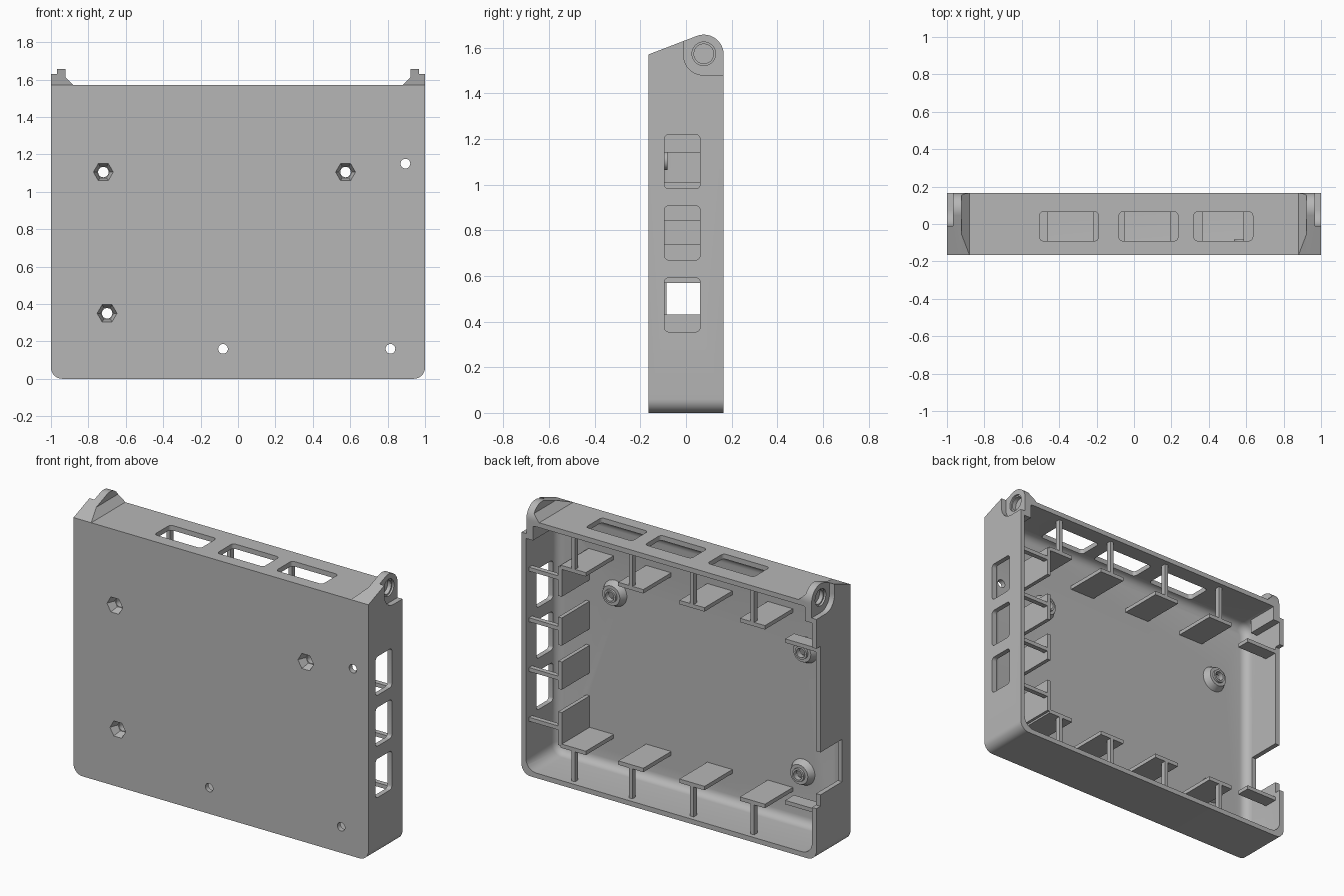
import bpy, bmesh, math
from mathutils import Vector

if "Cube" in bpy.data.objects:
    bpy.data.objects.remove(bpy.data.objects["Cube"], do_unlink=True)

grey = bpy.data.materials.new("matte grey plastic")
grey.use_nodes = True
COLOR = (0.47, 0.47, 0.47, 1)
grey.diffuse_color = COLOR
grey.node_tree.nodes["Principled BSDF"].inputs["Base Color"].default_value = COLOR


def finish(name, bm):
    bmesh.ops.recalc_face_normals(bm, faces=bm.faces)
    mesh = bpy.data.meshes.new(name)
    bm.to_mesh(mesh)
    bm.free()
    ob = bpy.data.objects.new(name, mesh)
    bpy.context.collection.objects.link(ob)
    mesh.materials.append(grey)
    return ob


def arc(u, v, r, a0, a1, n=8):
    steps = [math.radians(a0 + (a1 - a0) * i / n) for i in range(n + 1)]
    return [(u + r * math.cos(a), v + r * math.sin(a)) for a in steps]


def rounded(u0, u1, v0, v1, r, n=6):
    return (arc(u1 - r, v1 - r, r, 0, 90, n) + arc(u0 + r, v1 - r, r, 90, 180, n)
            + arc(u0 + r, v0 + r, r, 180, 270, n) + arc(u1 - r, v0 + r, r, 270, 360, n))


def prism_mesh(pts, axis, a, b):
    """Extrude a 2D outline from a to b along the given axis."""
    place = {"x": lambda p: (a, p[0], p[1]), "y": lambda p: (p[0], a, p[1]),
             "z": lambda p: (p[0], p[1], a)}[axis]
    bm = bmesh.new()
    face = bm.faces.new([bm.verts.new(place(p)) for p in pts])
    ext = bmesh.ops.extrude_face_region(bm, geom=[face])
    move = Vector([b - a if axis == k else 0 for k in "xyz"])
    moved = [g for g in ext["geom"] if isinstance(g, bmesh.types.BMVert)]
    bmesh.ops.translate(bm, verts=moved, vec=move)
    return bm


def prism(name, pts, axis, a, b):
    return finish(name, prism_mesh(pts, axis, a, b))


def box(name, x0, x1, y0, y1, z0, z1):
    return prism(name, [(x0, y0), (x1, y0), (x1, y1), (x0, y1)], "z", z0, z1)


def frustum(name, x, z, y0, y1, r0, r1, n):
    bm = prism_mesh([(x + r0 * math.cos(i * math.tau / n), z + r0 * math.sin(i * math.tau / n))
                     for i in range(n)], "y", y0, y1)
    for v in bm.verts:
        if abs(v.co.y - y1) < 1e-5:
            v.co.x = x + (v.co.x - x) * r1 / r0
            v.co.z = z + (v.co.z - z) * r1 / r0
    return finish(name, bm)


def combine(target, tool, operation="DIFFERENCE"):
    mod = target.modifiers.new("cut", "BOOLEAN")
    mod.operation = operation
    mod.solver = "EXACT"
    mod.object = tool
    bpy.context.view_layer.objects.active = target
    bpy.ops.object.modifier_apply(modifier=mod.name)
    bpy.data.objects.remove(tool, do_unlink=True)


# Open-backed tray with rounded lower corners
F, B, TOP = -0.165, 0.165, 1.57
outline = [(1, TOP), (-1, TOP)] + arc(-0.94, 0.06, 0.06, 180, 270) + arc(0.94, 0.06, 0.06, 270, 360)
case = prism("case", outline, "y", F, B)

# Cavity with a filleted floor
bm = prism_mesh(rounded(-0.97, 0.97, 0.03, 1.54, 0.07), "y", -0.135, 0.4)
floor_edges = [e for e in bm.edges if all(abs(v.co.y + 0.135) < 1e-5 for v in e.verts)]
bmesh.ops.bevel(bm, geom=floor_edges, offset=0.05, segments=5, profile=0.5, affect="EDGES")
combine(case, finish("cavity", bm))

# Hinge ears, gussets, outer pockets and pivot recesses
EY, ER = 0.078, 0.087
crest = [(F, TOP)] + arc(EY, TOP, ER, 111, 0, 14)
for s in (1, -1):
    ear = crest + [(B, 1.45), (-0.04, 1.45), (-0.04, 1.555), (F, 1.555)]
    combine(case, prism("ear", ear, "x", s * 0.922, s), "UNION")
    bm = prism_mesh(crest + [(B, 1.555), (F, 1.555)], "x", s * 0.85, s * 0.94)
    cut = bmesh.ops.bisect_plane(bm, geom=bm.verts[:] + bm.edges[:] + bm.faces[:],
                                 plane_co=(s * 0.88, 0, TOP), plane_no=(-s, 0, 1), clear_outer=True)
    rim = [g for g in cut["geom_cut"] if isinstance(g, bmesh.types.BMEdge)]
    bmesh.ops.holes_fill(bm, edges=rim, sides=0)
    combine(case, finish("gusset", bm), "UNION")
    pocket = [(0.3, 1.8), (-0.01, 1.8)] + arc(0.075, 1.565, 0.085, 180, 270) + [(0.3, 1.48)]
    combine(case, prism("pocket", pocket, "x", s * 0.967, s * 1.1))
    for r, depth in ((0.052, 0.955), (0.043, 0.93)):
        combine(case, prism("pivot", arc(EY, 1.573, r, 0, 345, 23), "x", s * depth, s * 1.05))

# Vent windows in the left wall and the top
for z in (0.355, 0.67, 0.982):
    combine(case, prism("window", rounded(-0.095, 0.062, z, z + 0.237, 0.02), "x", 0.9, 1.1))
for x in (-0.505, -0.08, 0.32):
    combine(case, prism("window", rounded(x, x + 0.315, -0.09, 0.065, 0.02), "z", 1.5, 1.7))

# Lowered rim and cable notch in the right wall
combine(case, box("rim_cut", -1.1, -0.94, 0.126, 0.3, 0.32, 1.3))
combine(case, box("notch", -1.1, -0.92, -0.085, 0.3, 0.39, 0.65))

# Screw standoffs with tapered hexagonal nut pockets
for x, z in ((-0.72, 1.105), (0.575, 1.105), (-0.7, 0.35)):
    combine(case, frustum("standoff", x, z, -0.145, -0.095, 0.085, 0.06, 24), "UNION")
    combine(case, frustum("collar", x, z, -0.12, -0.082, 0.042, 0.04, 24), "UNION")
    combine(case, frustum("nut_pocket", x, z, -0.17, -0.115, 0.055, 0.035, 6))
    combine(case, frustum("screw_hole", x, z, -0.2, 0, 0.028, 0.028, 20))

# Plain drilled holes
for x, z in ((0.895, 1.15), (0.815, 0.16), (-0.08, 0.16)):
    combine(case, frustum("drilled_hole", x, z, -0.2, -0.05, 0.026, 0.026, 20))

# Board supports: a deep plate held to the wall by a thin strut
Y0, Y1, T = -0.14, 0.135, 0.012
for x in (0.67, 0.28, -0.135, -0.545):
    for name, wall, z in (("lower", 0.015, 0.225), ("upper", 1.555, 1.32)):
        box(name + "_plate", x - 0.085, x + 0.085, Y0, Y1, z - T, z + T)
        box(name + "_strut", x - T, x + T, 0.105, Y1, min(wall, z), max(wall, z))
for z, low, high in ((0.33, 0.225, 0.43), (0.635, 0.57, 0.74), (0.94, 0.84, 1.01), (1.25, 1.14, 1.32)):
    box("side_plate", 0.76 - T, 0.76 + T, Y0, Y1, low, high)
    box("side_strut", 0.76, 0.985, 0.105, Y1, z - T, z + T)

# Short shelves on the right wall
for z in (0.28, 1.27):
    box("wall_shelf", -0.985, -0.76, 0.04, 0.125, z - T, z + T)

# Smooth the rounded surfaces only
bpy.ops.object.select_all(action="DESELECT")
case.select_set(True)
bpy.context.view_layer.objects.active = case
bpy.ops.object.shade_smooth_by_angle(angle=math.radians(28))
